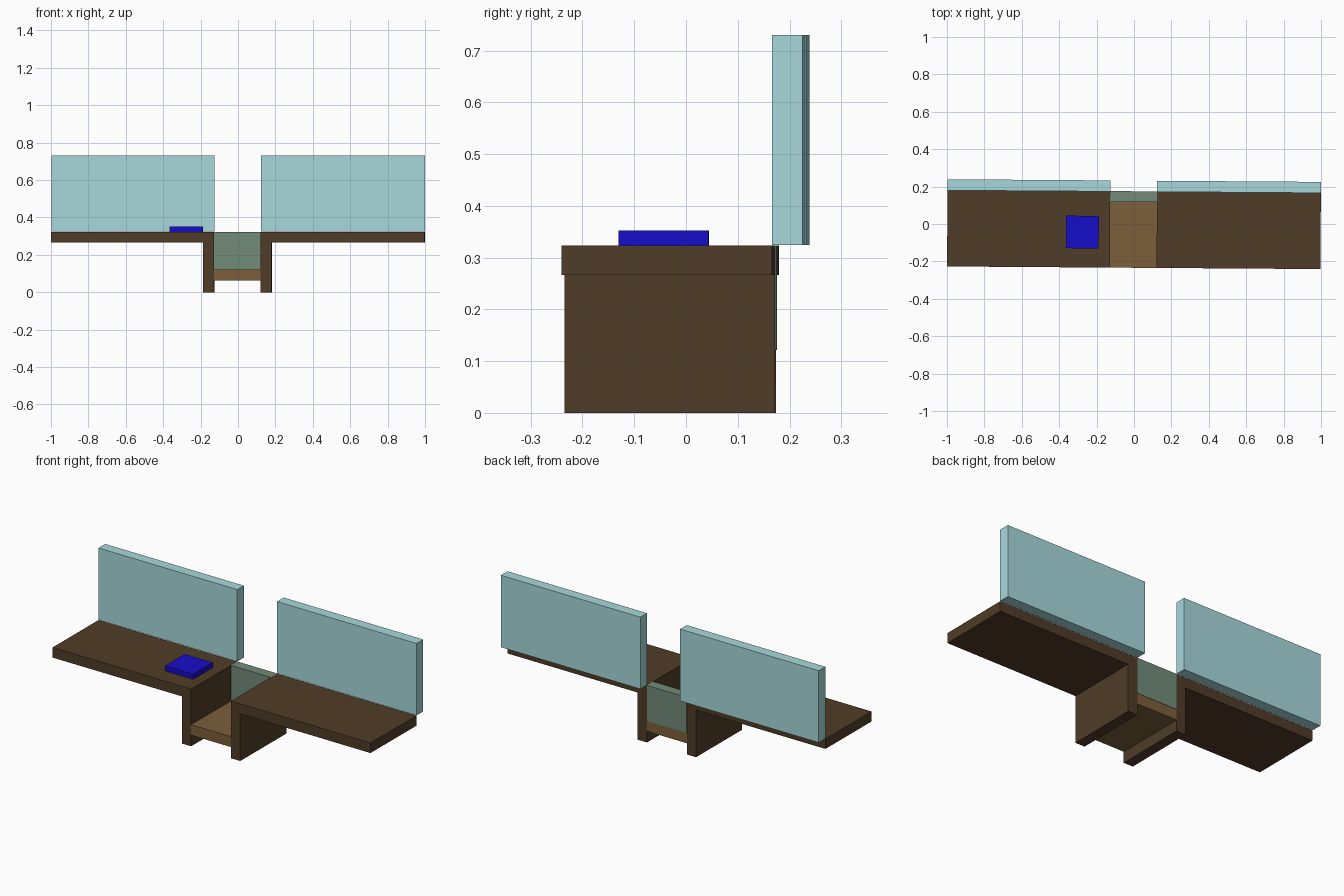
import bpy, bmesh
from mathutils import Matrix

if "Cube" in bpy.data.objects:
    bpy.data.objects.remove(bpy.data.objects["Cube"])

YAW = Matrix.Rotation(-0.007, 4, 'Z')  # the whole piece is turned very slightly


def material(name, rgb):
    m = bpy.data.materials.new(name)
    m.diffuse_color = (*rgb, 1)
    m.use_nodes = True
    m.node_tree.nodes["Principled BSDF"].inputs["Base Color"].default_value = m.diffuse_color
    return m


dark_wood = material("dark_wood", (0.078, 0.045, 0.021))
light_wood = material("light_wood", (0.2, 0.115, 0.042))
pale_blue = material("pale_blue", (0.39, 0.69, 0.71))
sage = material("sage", (0.17, 0.26, 0.19))
blue = material("blue", (0.008, 0.004, 0.58))


def box(name, x, y, z, mat):
    """Box from (min, max) ranges on each axis."""
    bm = bmesh.new()
    bmesh.ops.create_cube(bm, size=1)
    for v in bm.verts:
        v.co = [r[0] if c < 0 else r[1] for c, r in zip(v.co, (x, y, z))]
    bm.transform(YAW)
    me = bpy.data.meshes.new(name)
    bm.to_mesh(me)
    bm.free()
    me.materials.append(mat)
    ob = bpy.data.objects.new(name, me)
    bpy.context.collection.objects.link(ob)
    return ob


FRONT, BACK = -0.234, 0.173
SEAT_Z, TOP_Z = 0.266, 0.323
LEFT, RIGHT = -0.128, 0.122  # inner faces of the central gap
T = 0.058                    # board thickness

# Seats, legs and backrests on both sides of the gap
for side, inner, s in (("left", LEFT, -1), ("right", RIGHT, 1)):
    span = sorted((inner, s * 0.998))
    box(side + "_seat", span, (FRONT, BACK), (SEAT_Z, TOP_Z), dark_wood)
    box(side + "_leg", sorted((inner, inner + s * T)), (FRONT, BACK), (0, SEAT_Z), dark_wood)
    box(side + "_backrest", span, (BACK, BACK + 0.059), (TOP_Z + 0.001, 0.73), pale_blue)

# Shelf and its back panel in the gap
box("shelf", (LEFT, RIGHT), (FRONT, BACK), (0.063, 0.122), light_wood)
box("shelf_back", (LEFT, RIGHT), (0.118, BACK + 0.002), (0.122, TOP_Z), sage)

# Flat box lying on the left seat
box("seat_box", (-0.364, -0.188), (-0.132, 0.042), (TOP_Z, 0.352), blue)
